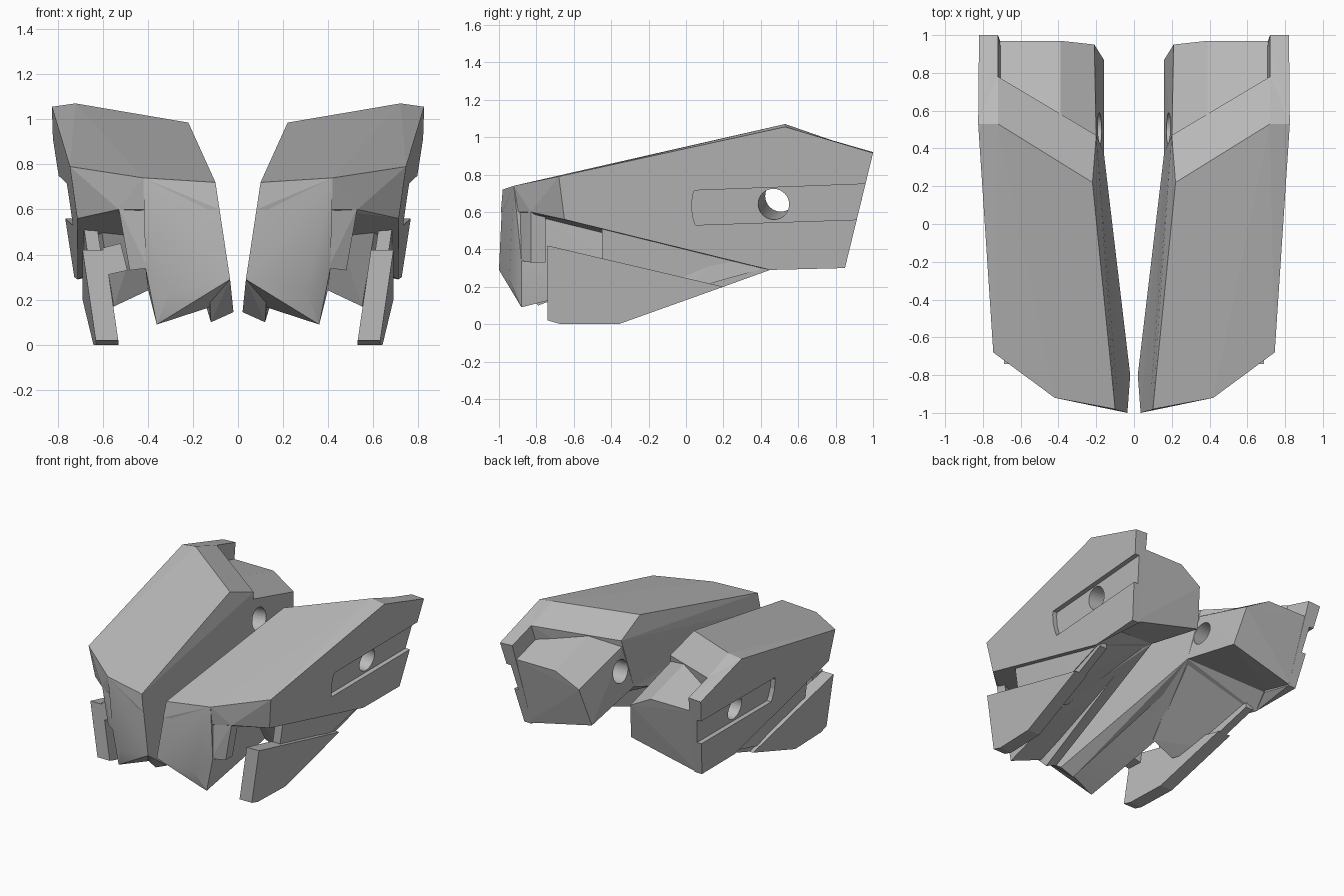
import bpy, bmesh, math

if "Cube" in bpy.data.objects:
    bpy.data.objects.remove(bpy.data.objects["Cube"])

mat = bpy.data.materials.new("plain_grey")
mat.diffuse_color = (0.50, 0.50, 0.50, 1)
mat.use_nodes = True
mat.node_tree.nodes["Principled BSDF"].inputs["Base Color"].default_value = mat.diffuse_color


def out(y, z, d=0.0):
    """Point on the tilted outer side plane, moved inward by d."""
    return (0.825 + 0.146 * (z - 1.055) + 0.034 * (y - 0.53) - d, y, z)


def slab(profile, d0, d1):
    """Slab parallel to the outer side from a (y, z) outline."""
    return [out(y, z, d) for y, z in profile for d in (d0, d1)]


def hull(name, pts):
    bm = bmesh.new()
    for p in pts:
        bm.verts.new(p)
    res = bmesh.ops.convex_hull(bm, input=bm.verts[:])
    junk = {g for g in res["geom_interior"] + res["geom_unused"]
            if isinstance(g, bmesh.types.BMVert)}
    bmesh.ops.delete(bm, geom=list(junk), context='VERTS')
    bmesh.ops.dissolve_limit(bm, angle_limit=math.radians(1),
                             verts=bm.verts[:], edges=bm.edges[:])
    bmesh.ops.recalc_face_normals(bm, faces=bm.faces[:])
    me = bpy.data.meshes.new(name)
    bm.to_mesh(me)
    bm.free()
    me.materials.append(mat)
    ob = bpy.data.objects.new(name, me)
    bpy.context.collection.objects.link(ob)
    return ob


def cut(ob, tool):
    m = ob.modifiers.new("cut", 'BOOLEAN')
    m.operation, m.solver, m.object = 'DIFFERENCE', 'EXACT', tool
    bpy.context.view_layer.objects.active = ob
    bpy.ops.object.modifier_apply(modifier=m.name)


def smooth(ob):
    bpy.ops.object.select_all(action='DESELECT')
    ob.select_set(True)
    bpy.context.view_layer.objects.active = ob
    bpy.ops.object.shade_smooth_by_angle(angle=math.radians(28))


# shared corners of the sloping top
A, B, C = (0.10, -0.98, 0.72), (0.42, -0.92, 0.74), (0.745, -0.68, 0.79)
D, E, F = (0.825, 0.53, 1.055), (0.72, 0.53, 1.07), (0.22, 0.22, 0.985)
G, H = (0.72, 0.78, 0.983), (0.20, 0.47, 0.892)

# long upper shell with ridge and rear slope
SHELL = [A, B, C, D, E, F, G, H, (0.16, 0.38, 0.53), (0.082, -0.99, 0.6),
         (0.41, -0.90, 0.6), (0.53, -0.83, 0.6), out(-0.65, 0.56),
         out(0.45, 0.29), out(0.62, 0.34), out(0.78, 0.97)]
# lower rear block with chamfered deck
REAR = [(0.74, 0.70, 0.885), (0.39, 0.583, 0.92), (0.20, 0.44, 0.85),
        (0.74, 0.97, 0.81), (0.39, 0.97, 0.81), (0.21, 0.95, 0.71),
        (0.16, 0.87, 0.43), (0.16, 0.38, 0.53),
        (0.70, 0.85, 0.30), (0.70, 0.62, 0.34)]
# rear outer rail
RAIL = [D, G, out(0.78, 0.97), out(1.0, 0.915), (0.72, 1.0, 0.92),
        out(0.85, 0.30), out(0.85, 0.30, 0.06), out(0.62, 0.34),
        out(0.45, 0.29), out(0.62, 0.34, 0.08), (0.72, 0.97, 0.80),
        (0.72, 0.78, 0.80)]
# inner front prow
PROW = [A, B, (0.035, -1.0, 0.29), (0.30, -0.945, 0.24), (0.035, -0.80, 0.20),
        (0.13, -0.84, 0.165), (0.36, -0.88, 0.09), (0.41, -0.88, 0.34),
        (0.16, 0.38, 0.53), (0.40, -0.25, 0.25), (0.40, 0.2, 0.5)]
LIP = [(0.02, -0.80, 0.145), (0.035, -1.0, 0.29), (0.12, -0.79, 0.10),
       (0.135, -0.80, 0.20), (0.13, -0.965, 0.275), (0.16, 0.38, 0.53),
       (0.24, 0.30, 0.50)]
# stepped corner under the angled front face
STEP = [(x, y + d, z) for d in (0, 0.08) for x, y, z in
        [(0.40, -0.885, 0.34), (0.48, -0.83, 0.33),
         (0.53, -0.83, 0.61), (0.40, -0.895, 0.61)]]
# underside plane closing the rear of the front cavity
MIDDLE = [(0.38, -0.25, 0.25), (0.55, -0.25, 0.17), (0.40, -0.48, 0.63),
          (0.62, -0.48, 0.60), (0.16, 0.36, 0.54), (0.70, 0.60, 0.35),
          (0.66, 0.0, 0.18), (0.40, 0.40, 0.70), (0.70, 0.40, 0.60)]
# low outer fin and the recessed band above it
FIN = slab([(-0.74, 0.42), (-0.74, 0.02), (-0.67, 0.0), (-0.36, 0.0),
            (0.20, 0.20)], 0, 0.10)
BAND = slab([(-0.45, 0.55), (-0.45, 0.30), (-0.20, 0.20), (0.20, 0.20),
             (0.30, 0.235), (0.45, 0.29), (0.45, 0.36)], 0.03, 0.09)
# long side slot and slanted round hole
SLOT = slab([(0.04, 0.56), (0.03, 0.62), (0.035, 0.69), (0.045, 0.715),
             (1.1, 0.755), (1.1, 0.565), (0.05, 0.53)], -0.1, 0.035)
HOLE = [(x, y + 0.083 * math.cos(a), z + 0.083 * math.sin(a))
        for x, y, z in ((1.0, 0.45, 0.62), (-0.02, 0.52, 0.70))
        for a in [i * math.tau / 32 for i in range(32)]]

slot, hole = hull("slot_cutter", SLOT), hull("hole_cutter", HOLE)
for name, pts in (("upper_shell", SHELL), ("rear_block", REAR),
                  ("rear_rail", RAIL), ("prow", PROW), ("inner_lip", LIP),
                  ("front_step", STEP), ("underside", MIDDLE),
                  ("fin", FIN), ("recessed_band", BAND)):
    part = hull(name, pts)
    if name in ("upper_shell", "rear_block", "rear_rail", "underside"):
        cut(part, slot)
        cut(part, hole)
    if name == "prow":
        smooth(part)
    part.modifiers.new("both_sides", 'MIRROR').use_mirror_merge = False
for tool in (slot, hole):
    bpy.data.objects.remove(tool)

# small inward hook on one fin
hull("fin_hook", [(-x, y, z) for y in (-0.74, -0.62) for x, z in
                  ((0.60, 0.43), (0.52, 0.45), (0.49, 0.33), (0.58, 0.31))])
